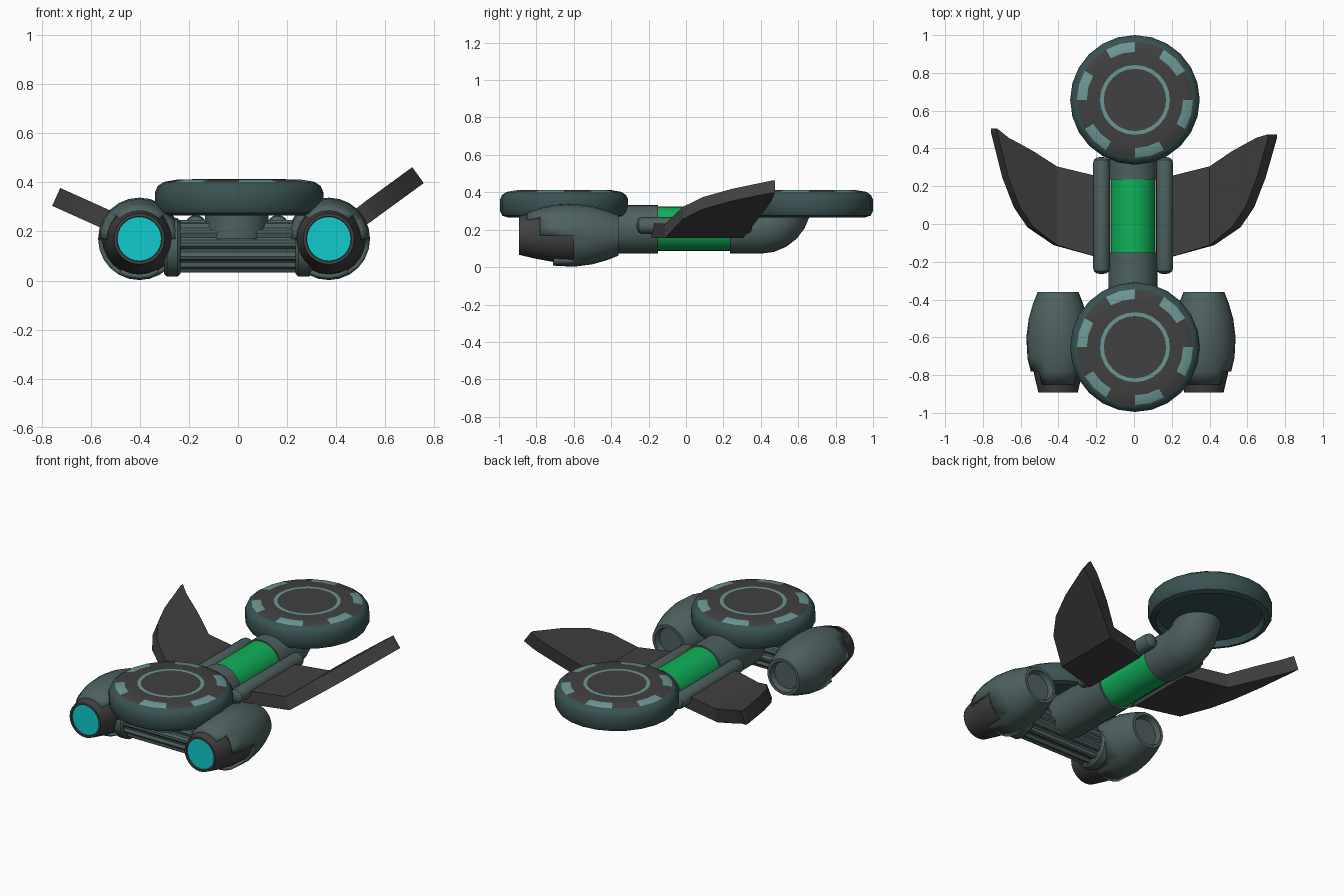
import bpy, bmesh, math
from mathutils import Vector

if "Cube" in bpy.data.objects:
    bpy.data.objects.remove(bpy.data.objects["Cube"])


def material(name, rgb):
    m = bpy.data.materials.new(name)
    m.diffuse_color = (*rgb, 1)
    m.use_nodes = True
    m.node_tree.nodes["Principled BSDF"].inputs["Base Color"].default_value = m.diffuse_color
    return m


BODY = material("body_teal", (0.075, 0.12, 0.115))
RIM = material("rim_teal", (0.042, 0.085, 0.085))
LIGHT = material("light_teal", (0.15, 0.31, 0.30))
DARK = material("dark_grey", (0.054, 0.052, 0.052))
GREEN = material("green", (0.005, 0.44, 0.10))
CYAN = material("cyan", (0.005, 0.60, 0.62))


def finish(name, bm, mats, angle=35):
    bmesh.ops.remove_doubles(bm, verts=bm.verts, dist=1e-5)
    bmesh.ops.recalc_face_normals(bm, faces=bm.faces)
    me = bpy.data.meshes.new(name)
    bm.to_mesh(me)
    bm.free()
    ob = bpy.data.objects.new(name, me)
    bpy.context.collection.objects.link(ob)
    for m in mats:
        me.materials.append(m)
    bpy.ops.object.select_all(action='DESELECT')
    ob.select_set(True)
    bpy.context.view_layer.objects.active = ob
    bpy.ops.object.shade_smooth_by_angle(angle=math.radians(angle))
    return ob


def loft(name, rings, mats, mat_of=None, keep=None, cap=False, angle=35):
    """Skin closed rings of points; mat_of / keep take (ring, column)."""
    bm = bmesh.new()
    vs = [[bm.verts.new(p) for p in r] for r in rings]
    n = len(rings[0])
    for j in range(len(rings) - 1):
        for i in range(n):
            if keep and not keep(j, i):
                continue
            k = (i + 1) % n
            f = bm.faces.new((vs[j][i], vs[j][k], vs[j + 1][k], vs[j + 1][i]))
            f.material_index = mat_of(j, i) if mat_of else 0
    if cap:
        bm.faces.new(vs[0])
        bm.faces.new(vs[-1])
    if keep:
        bmesh.ops.delete(bm, geom=[v for v in bm.verts if not v.link_faces], context='VERTS')
    return finish(name, bm, mats, angle)


def lathe(name, prof, axis, loc, mats, n=24, tooth=0.0, **kw):
    """Revolve (radius, along) pairs; tooth shrinks alternate pairs of columns."""
    rings = []
    for r, t in prof:
        ring = []
        for i in range(n):
            a = 2 * math.pi * i / n
            q = r * (1 - tooth * (i // 2 % 2))
            c, s = q * math.cos(a), q * math.sin(a)
            p = {'X': (t, s, c), 'Y': (s, t, c), 'Z': (c, s, t)}[axis]
            ring.append(Vector(p) + Vector(loc))
        rings.append(ring)
    return loft(name, rings, mats, **kw)


# Round discs with patterned tops
disc = [(0, .305), (.285, .30), (.30, .266), (.33, .275), (.343, .30), (.343, .36),
        (.332, .385), (.307, .402), (.255, .411), (.185, .413), (.165, .413), (0, .413)]


def disc_mat(j, i):
    if j < 7:
        return 0
    if j == 7:
        return 1 if (i // 2) % 2 else 2
    return 1 if j == 9 else 2


for label, y in (("front", -.652), ("rear", .657)):
    lathe(label + "_disc", disc, 'Z', (.005, y, 0), [RIM, LIGHT, DARK], mat_of=disc_mat)

# Central tube, green section and neck under the front disc
CX = -.005
lathe("front_tube", [(0, -.58), (.13, -.58), (.13, -.15), (0, -.15)], 'Y', (CX, 0, .203), [BODY])
lathe("green_section", [(0, -.16), (.12, -.16), (.12, .245), (0, .245)], 'Y', (CX, 0, .205), [GREEN])
lathe("front_neck", [(0, .17), (.13, .17), (.13, .32), (0, .32)], 'Z', (CX, -.65, 0), [BODY])

# Rear elbow bending up into the rear disc
rings = []
path = [(.235, .202, 0)] + [(.40 + .14 * math.sin(a), .342 - .14 * math.cos(a), a)
                            for a in (math.pi / 2 * k / 6 for k in range(7))]
for y, z, a in path:
    rings.append([(CX + .13 * math.sin(t), y - .13 * math.cos(t) * math.sin(a),
                   z + .13 * math.cos(t) * math.cos(a))
                  for t in (2 * math.pi * k / 24 for k in range(24))])
loft("rear_elbow", rings, [BODY], cap=True)

# Rounded side rails
rail = [(0, -.265), (.025, -.262), (.04, -.25), (.045, -.23),
        (.045, .32), (.04, .34), (.025, .352), (0, .355)]
for side, x in (("left", -.172), ("right", .162)):
    lathe(side + "_rail", rail, 'Y', (x, 0, .222), [BODY], n=16)

# Ribbed cross barrel with end flanges
lathe("ribbed_barrel", [(0, -.25), (.107, -.25), (.107, .25), (0, .25)], 'X',
      (0, -.66, .14), [BODY], n=48, tooth=.12)
for side, x in (("left", -.268), ("right", .268)):
    lathe(side + "_flange", [(0, -.033), (.108, -.033), (.119, -.022), (.119, .022), (.108, .033), (0, .033)],
          'X', (x, -.66, .135), [BODY])

# Engine pods: stepped outer shell, dark nozzle, cyan lens
shell = [(.122, -.85), (.145, -.78), (.162, -.71), (.168, -.60), (.155, -.50),
         (.132, -.42), (.108, -.36), (.09, -.36), (.08, -.39), (0, -.39)]
nozzle = [(0, -.885), (.09, -.885), (.092, -.893), (.104, -.893), (.126, -.80),
          (.142, -.71), (.15, -.60), (.138, -.50), (0, -.50)]


def shell_keep(j, i):
    a = (i + .5) * 15
    a = min(a, 360 - a)
    start = 0 if a < 50 else 1 if a < 85 else 3 if a < 150 else 2
    return j >= start


for side, x in (("left", -.402), ("right", .37)):
    loc = (x, 0, .17)
    ob = lathe(side + "_pod_shell", shell, 'Y', loc, [BODY], keep=shell_keep)
    mod = ob.modifiers.new("thickness", 'SOLIDIFY')
    mod.thickness = .018
    lathe(side + "_pod_nozzle", nozzle, 'Y', loc, [DARK, CYAN],
          mat_of=lambda j, i: 1 if j == 0 else 0)

# Swept wings: flat root panel, then an upturned outer panel
stations = [(.16, -.185, .245), (.425, -.112, .305), (.565, -.017, .385),
            (.637, .09, .425), (.697, .245, .457), (.757, .455, .475)]


def wing(side, sign, slope, lift, stretch):
    a = math.atan(slope)
    rings = []
    for k, (x, y0, y1) in enumerate(stations):
        z = .155 + max(0, x - .425) * slope
        b = (0, a / 2)[k] if k < 2 else a
        dx, dz = -.08 * math.sin(b), .08 * math.cos(b)
        if k == len(stations) - 1:
            y0, y1 = y0 + stretch, y1 + stretch
        rings.append([(sign * x, y0, z), (sign * x, y1, z),
                      (sign * (x + dx), y1, z + dz), (sign * (x + dx), y0, z + dz)])
    loft(side + "_wing", rings, [DARK], cap=True, angle=15)


wing("left", -1, .45, 0, .03)
wing("right", 1, .73, 0, 0)
